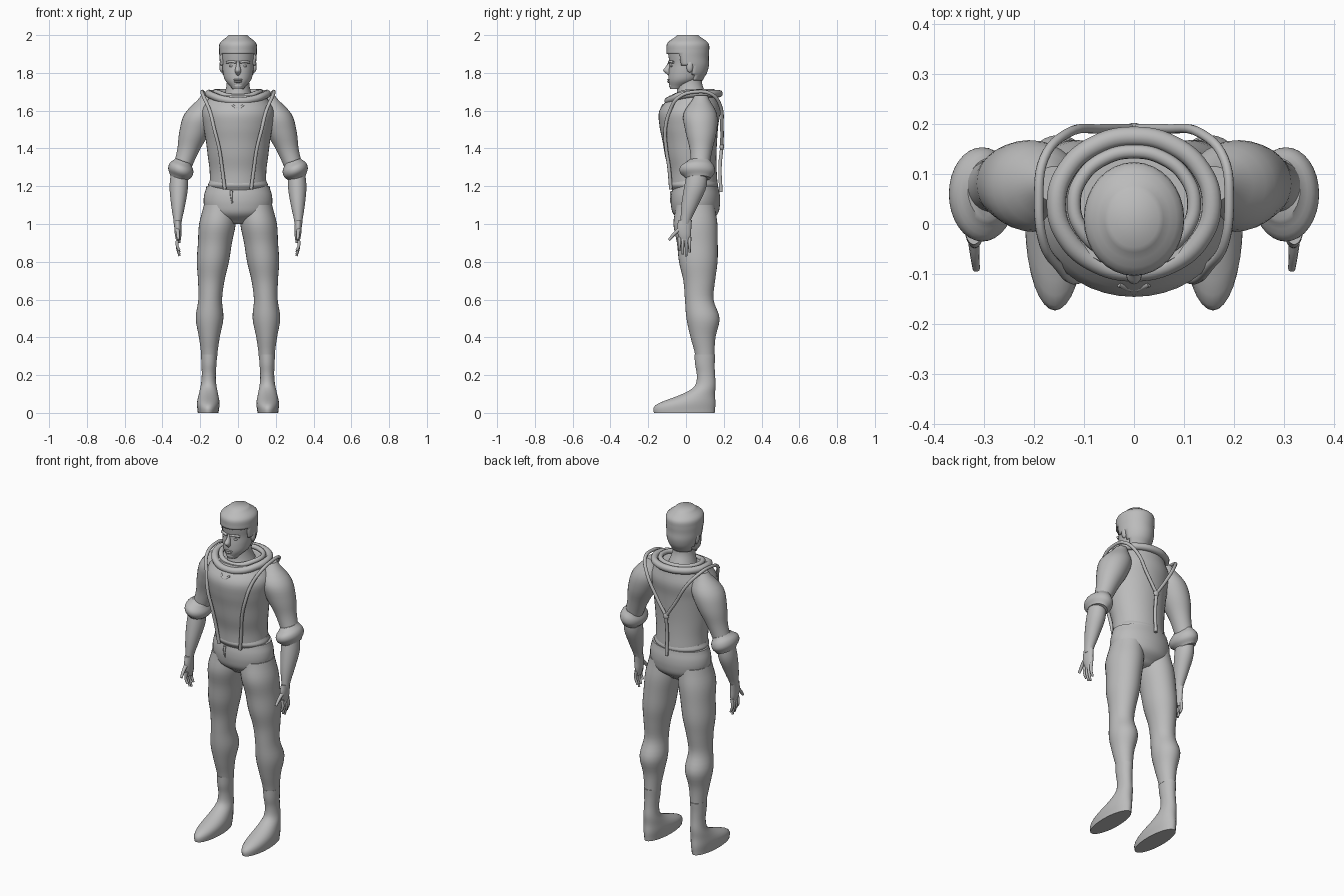
import bpy
import bmesh
import math
from mathutils import Vector

cube = bpy.data.objects.get("Cube")
if cube:
    bpy.data.objects.remove(cube, do_unlink=True)

clay = bpy.data.materials.new("plain grey")
clay.use_nodes = True
grey = (0.5, 0.5, 0.5, 1)
clay.diffuse_color = grey
clay.node_tree.nodes["Principled BSDF"].inputs["Base Color"].default_value = grey


def finish(obj, mirror):
    """Give an object its material, smooth shading and optional mirrored twin."""
    bpy.ops.object.select_all(action='DESELECT')
    obj.select_set(True)
    bpy.context.view_layer.objects.active = obj
    if obj.type == 'CURVE':
        bpy.ops.object.convert(target='MESH')
        obj = bpy.context.object
    obj.data.materials.clear()
    obj.data.materials.append(clay)
    bpy.ops.object.shade_smooth_by_angle(angle=math.radians(50))
    if mirror:
        obj.modifiers.new("Mirror", 'MIRROR').use_mirror_merge = False
    return obj


def add_mesh(name, bm, mirror):
    bmesh.ops.recalc_face_normals(bm, faces=bm.faces)
    mesh = bpy.data.meshes.new(name)
    bm.to_mesh(mesh)
    bm.free()
    obj = bpy.data.objects.new(name, mesh)
    bpy.context.collection.objects.link(obj)
    return finish(obj, mirror)


def spline(rows, t):
    """Smoothly sample evenly spaced rows, with t running from 0 to 1."""
    last = len(rows) - 1
    i = min(int(t * last), last - 1)
    u = t * last - i
    a, b, c, d = (Vector(rows[min(max(k, 0), last)]) for k in (i - 1, i, i + 1, i + 2))
    return b + u / 2 * (c - a + u * (2 * a - 5 * b + 4 * c - d + u * (3 * b - a - 3 * c + d)))


def loft(name, bottom, top, depth, rows, x=(0, 0), bow=0, mirror=False,
         sides=32, cap=True, shape=None, trim=None):
    """Skin oval rings spaced evenly in height. Each row is (half width, centre y);
    depth is the ratio of an oval's depth to its width."""
    bm = bmesh.new()
    rings = []
    count = (len(rows) - 1) * 4
    for step in range(count + 1):
        t = step / count
        width, y = spline(rows, t)
        centre = Vector((x[0] + (x[1] - x[0]) * t + bow * math.sin(math.pi * t), y,
                         bottom + (top - bottom) * t))
        ring = []
        for k in range(sides):
            turn = math.tau * k / sides
            point = centre + width * Vector((math.cos(turn), depth * math.sin(turn), 0))
            ring.append(bm.verts.new(shape(point) if shape else point))
        rings.append(ring)
    for low, high in zip(rings, rings[1:]):
        for k in range(sides):
            n = (k + 1) % sides
            bm.faces.new((low[k], low[n], high[n], high[k]))
    if cap:
        bm.faces.new(rings[0])
        bm.faces.new(rings[-1])
    if trim:
        doomed = [f for f in bm.faces if trim(f.calc_center_median())]
        bmesh.ops.delete(bm, geom=doomed, context='FACES')
    return add_mesh(name, bm, mirror)


def tube(name, points, radius, mirror=False, closed=False, taper=1):
    """Sweep a round cord through a few points."""
    data = bpy.data.curves.new(name, 'CURVE')
    data.dimensions = '3D'
    data.bevel_depth = radius
    data.bevel_resolution = 3
    data.resolution_u = 6
    data.use_fill_caps = True
    line = data.splines.new('BEZIER')
    line.bezier_points.add(len(points) - 1)
    line.use_cyclic_u = closed
    for i, (knot, place) in enumerate(zip(line.bezier_points, points)):
        knot.co = place
        knot.handle_left_type = knot.handle_right_type = 'AUTO'
        knot.radius = 1 + (taper - 1) * i / (len(points) - 1)
    obj = bpy.data.objects.new(name, data)
    bpy.context.collection.objects.link(obj)
    return finish(obj, mirror)


def blob(name, centre, size, mirror=False):
    bm = bmesh.new()
    bmesh.ops.create_uvsphere(bm, u_segments=16, v_segments=10, radius=1)
    bmesh.ops.scale(bm, vec=size, verts=bm.verts)
    bmesh.ops.translate(bm, vec=centre, verts=bm.verts)
    return add_mesh(name, bm, mirror)


# Head, neck and face
loft("head", 1.715, 1.985, 1.15, [(.03, -.05), (.068, -.015), (.08, 0), (.085, .01),
                                  (.09, .01), (.09, .01), (.05, .01)])
loft("neck", 1.62, 1.8, 1.1, [(.1, .03), (.075, .03), (.06, .02), (.06, .02)])
loft("nose", 1.785, 1.865, 1.3, [(.01, -.08), (.016, -.1), (.01, -.09), (.006, -.085)], sides=12)
blob("upper_lip", (0, -.09, 1.764), (.025, .01, .005))
blob("lower_lip", (0, -.09, 1.753), (.02, .01, .006))
blob("chin", (0, -.075, 1.732), (.025, .015, .015))
blob("eye", (.034, -.075, 1.836), (.015, .008, .006), mirror=True)
tube("brow", [(.01, -.09, 1.855), (.035, -.085, 1.86), (.06, -.067, 1.855)], .007, mirror=True)
blob("ear", (.086, .02, 1.835), (.013, .018, .033), mirror=True)


# Hair is a thick cap trimmed around the face and ears
def around_face(p):
    return (p.z < 1.9 and p.y < -.025) or (p.z < 1.84 and p.y < .04)


hair = loft("hair", 1.76, 2, 1.13, [(.07, .01), (.085, .015), (.094, .015), (.098, .01),
                                    (.1, .01), (.095, .01), (.05, .01)], trim=around_face)
hair.modifiers.new("Thickness", 'SOLIDIFY').thickness = .014

# Shirt body with a rounded hem
loft("shirt_body", 1.2, 1.68, .85, [(.15, .04), (.15, .035), (.16, .025), (.17, .02),
                                    (.183, .015), (.19, .02), (.15, .04)], sides=40)
loft("shirt_hem", 1.18, 1.23, .82, [(.14, .04), (.158, .04), (.15, .04)], sides=40)

# Puffed sleeves and rolled cuffs
loft("sleeve", 1.3, 1.68, 1, [(.05, .075), (.06, .08), (.083, .08), (.088, .075), (.035, .08)],
     x=(.295, .16), mirror=True)
loft("rolled_cuff", 1.24, 1.34, 1.45, [(.045, .065), (.063, .06), (.062, .06), (.042, .07)],
     x=(.315, .29), mirror=True,
     shape=lambda p: p + Vector((0, 0, (p.x - .31) * .35)))

# Forearms and hands
loft("forearm", 1, 1.3, 1.2, [(.02, -.005), (.037, .02), (.049, .05), (.042, .06)],
     x=(.32, .31), mirror=True)
loft("palm", .9, 1.02, 2, [(.01, -.005), (.017, -.008), (.019, -.01), (.018, -.005)],
     x=(.315, .32), mirror=True)
for i, tip in enumerate((.86, .84, .83, .85)):
    y = -.035 + i * .018
    tube("finger", [(.318, y, .93), (.322, y, .885), (.31, y, tip)], .0095, mirror=True, taper=.65)
tube("thumb", [(.32, -.03, .975), (.318, -.06, .95), (.315, -.09, .915)], .012, mirror=True, taper=.6)

# Trousers
loft("trouser_seat", 1, 1.2, .72, [(.08, .05), (.16, .05), (.18, .05), (.18, .05), (.167, .05)], sides=40)
loft("trouser_leg", .3, 1.1, 1.2, [(.042, .1), (.055, .09), (.073, .09), (.063, .07), (.07, .07),
                                   (.085, .065), (.09, .06), (.097, .05), (.086, .05)],
     x=(.152, .095), bow=.018, mirror=True)
tube("fly_fold", [(-.035, -.075, 1.175), (-.035, -.08, 1.145), (-.03, -.08, 1.11)], .008, taper=.4)


# Boots: rings near the sole stretch forward from the heel into a long toe
def reach_to_toe(p):
    heel = .16
    rise = min(p.z / .15, 1)
    stretch = 1 + 1.25 * (1 + math.cos(math.pi * rise)) / 2
    return Vector((p.x, heel - (heel - p.y) * stretch, p.z))


loft("boot", 0, .31, 1.3, [(.055, .085), (.06, .08), (.05, .09), (.04, .105), (.037, .105),
                           (.04, .1), (.042, .1)],
     x=(.158, .153), mirror=True, shape=reach_to_toe)


# Draped collar dips to a point at the front
def drape(p):
    return p - Vector((0, 0, .04 * max(0, -p.y) / .1))


loft("collar_lining", 1.66, 1.7, .86, [(.08, .035), (.15, .04)], cap=False, shape=drape)
for name, width, height, radius in (("collar_roll", .155, 1.69, .02), ("collar_fold", .12, 1.7, .014)):
    turns = [math.tau * k / 12 for k in range(12)]
    tube(name, [drape(Vector((width * math.sin(a), .04 - .87 * width * math.cos(a), height)))
                for a in turns], radius, closed=True)
tube("neck_lacing", [(-.03, -.12, 1.63), (0, -.13, 1.61), (.03, -.12, 1.63)], .006)

# Braces run over the shoulders and meet at the back
tube("shoulder_strap", [(.07, -.08, 1.185), (.085, -.09, 1.3), (.1, -.105, 1.4), (.125, -.11, 1.5),
                        (.15, -.085, 1.6), (.18, -.04, 1.67), (.19, .05, 1.7), (.18, .13, 1.69),
                        (.135, .18, 1.63), (.065, .19, 1.51), (0, .19, 1.41)], .0095, mirror=True)
tube("back_strap", [(0, .19, 1.41), (0, .18, 1.3), (0, .185, 1.17)], .0095)
blob("strap_joint", (0, .19, 1.41), (.018, .012, .02))
